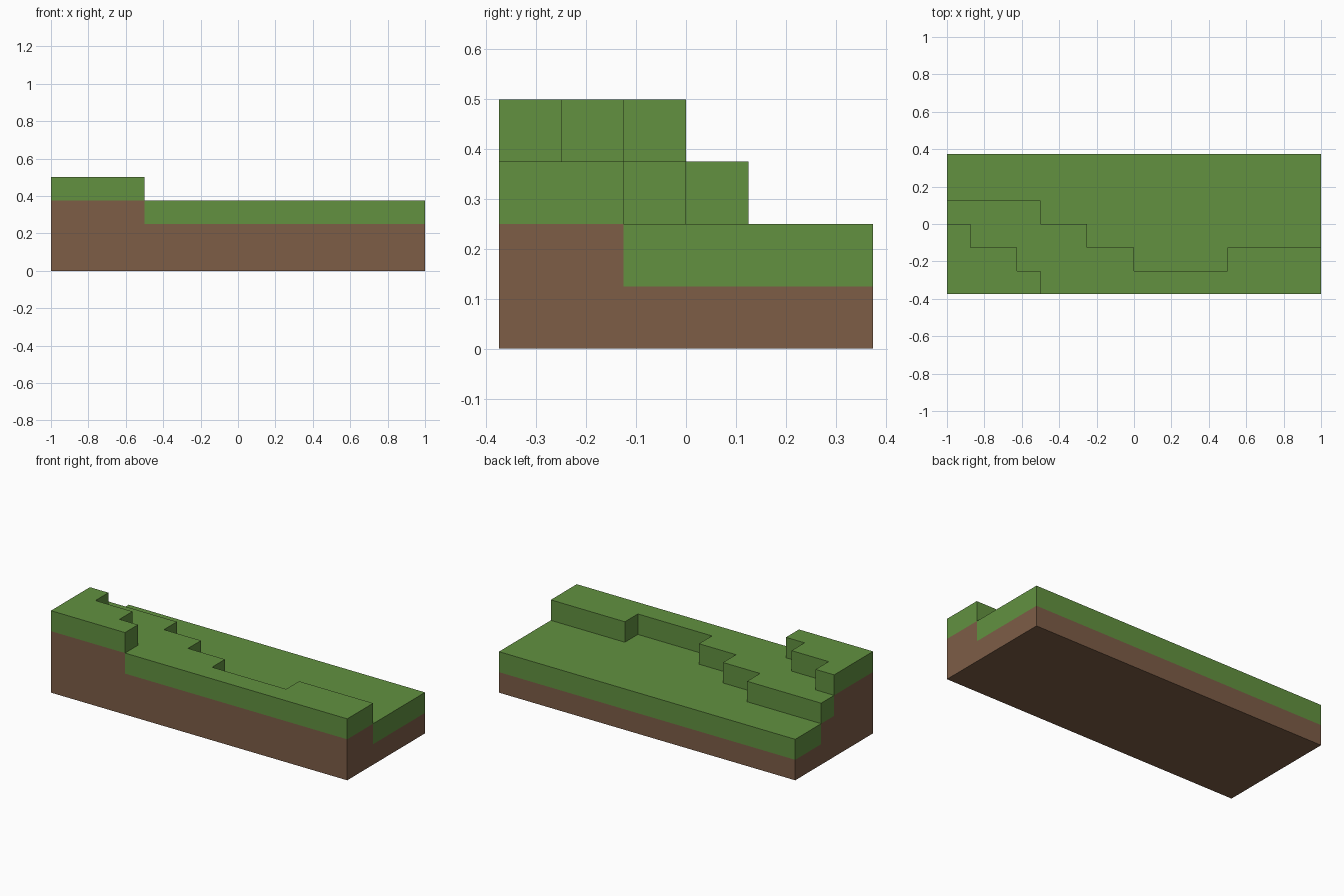
import bpy
import bmesh
from mathutils import Vector

if "Cube" in bpy.data.objects:
    bpy.data.objects.remove(bpy.data.objects["Cube"], do_unlink=True)

UNIT = 0.125          # edge of one terrain block
COLS, ROWS = 16, 6    # blocks along x and y


def make_material(name, rgb):
    mat = bpy.data.materials.new(name)
    mat.use_nodes = True
    color = (*rgb, 1.0)
    mat.diffuse_color = color
    mat.node_tree.nodes["Principled BSDF"].inputs["Base Color"].default_value = color
    return mat


soil = make_material("soil brown", (0.205, 0.109, 0.062))
grass = make_material("grass green", (0.122, 0.283, 0.051))

# Depth of each terrace, in blocks back from the front edge, for each column
middle_depth = [4] * 4 + [3] * 2 + [2] * 2 + [1] * 4 + [2] * 4
upper_depth = [3] + [2] * 2 + [1] + [0] * 12


def height(i, j):
    """Number of stacked blocks at a column; zero outside the terrain."""
    if not (0 <= i < COLS and 0 <= j < ROWS):
        return 0
    return 2 + (j < middle_depth[i]) + (j < upper_depth[i])


bm = bmesh.new()


def add_quad(origin, u, v, material):
    corner = Vector(origin) - Vector((COLS / 2, ROWS / 2, 0))
    u, v = Vector(u), Vector(v)
    points = (corner, corner + u, corner + u + v, corner + v)
    face = bm.faces.new([bm.verts.new(p * UNIT) for p in points])
    face.material_index = material


# Exposed block faces: tops, underside and stepped walls
X, Y, Z = (1, 0, 0), (0, 1, 0), (0, 0, 1)
for i in range(COLS):
    for j in range(ROWS):
        top = height(i, j)
        add_quad((i, j, top), X, Y, 1)
        add_quad((i, j, 0), Y, X, 0)
        walls = (
            (i - 1, j, (i, j), Z, Y),
            (i + 1, j, (i + 1, j), Y, Z),
            (i, j - 1, (i, j), X, Z),
            (i, j + 1, (i, j + 1), Z, X),
        )
        for ni, nj, base, u, v in walls:
            for k in range(height(ni, nj), top):
                # Only the topmost block of a column is grassy
                add_quad((*base, k), u, v, int(k == top - 1))

# Weld, then merge flat neighbours of the same colour
bmesh.ops.remove_doubles(bm, verts=bm.verts[:], dist=0.001)
bmesh.ops.dissolve_limit(bm, angle_limit=0.01, verts=bm.verts[:],
                         edges=bm.edges[:], delimit={'MATERIAL'})

mesh = bpy.data.meshes.new("terraced_ground")
bm.to_mesh(mesh)
bm.free()
mesh.materials.append(soil)
mesh.materials.append(grass)
ground = bpy.data.objects.new("terraced_ground", mesh)
bpy.context.collection.objects.link(ground)
